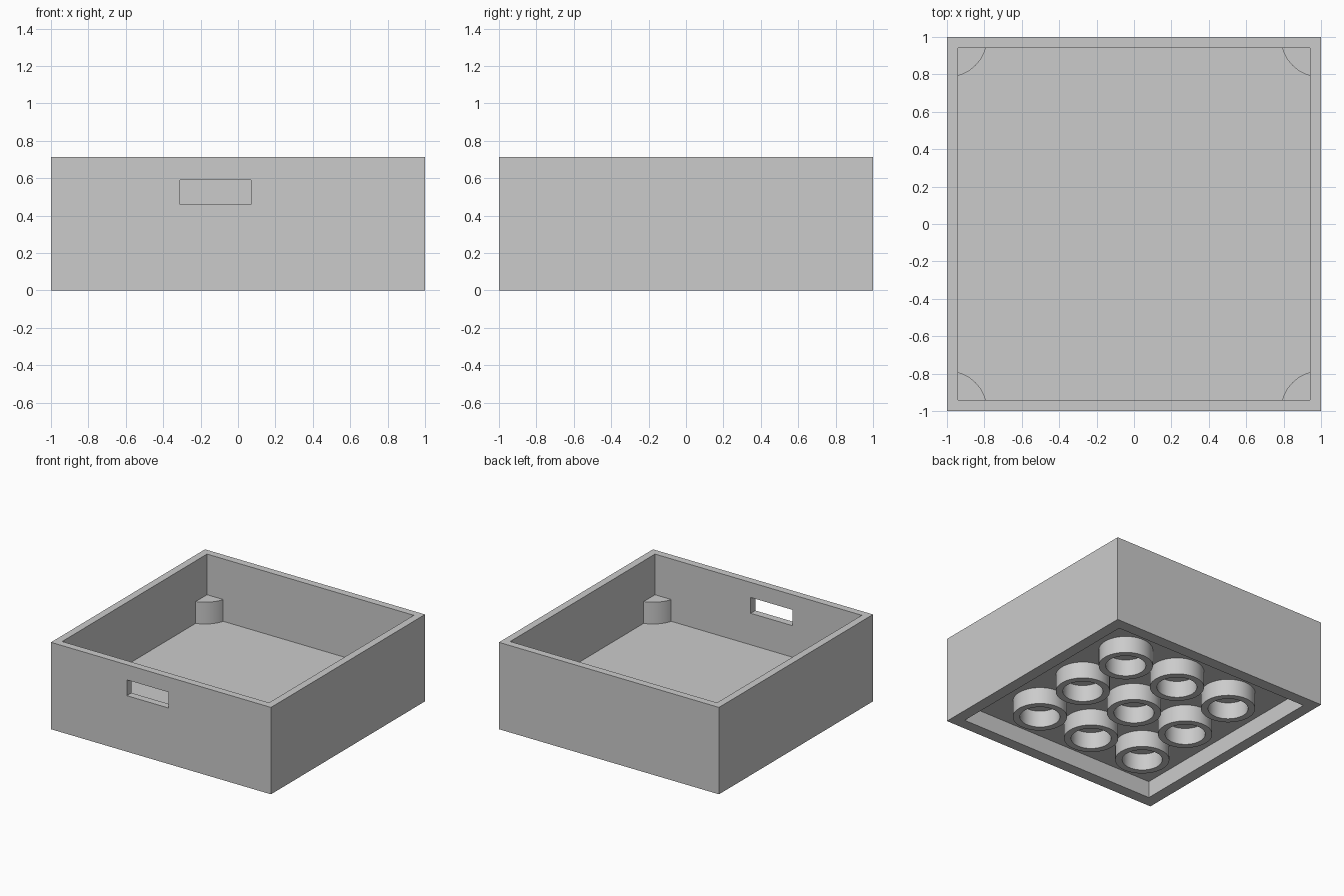
import bpy
import bmesh
import math

if "Cube" in bpy.data.objects:
    bpy.data.objects.remove(bpy.data.objects["Cube"], do_unlink=True)

HEIGHT = 0.714
FLOOR = 0.201      # top of the tray floor
CEILING = 0.138    # top of the underside recess
INNER = 0.94       # half width inside the walls
PITCH = 0.503

grey = bpy.data.materials.new("plain grey")
grey.use_nodes = True
colour = (0.6, 0.6, 0.6, 1)
grey.diffuse_color = colour
grey.node_tree.nodes["Principled BSDF"].inputs["Base Color"].default_value = colour


def finish(name, bm):
    bmesh.ops.recalc_face_normals(bm, faces=bm.faces)
    mesh = bpy.data.meshes.new(name)
    bm.to_mesh(mesh)
    bm.free()
    mesh.materials.append(grey)
    obj = bpy.data.objects.new(name, mesh)
    bpy.context.collection.objects.link(obj)
    return obj


def box(name, low, high):
    bm = bmesh.new()
    bmesh.ops.create_cube(bm, size=1)
    for v in bm.verts:
        v.co = [(a + b) / 2 + c * (b - a) for a, b, c in zip(low, high, v.co)]
    return finish(name, bm)


def smooth(obj):
    bpy.ops.object.select_all(action="DESELECT")
    obj.select_set(True)
    bpy.context.view_layer.objects.active = obj
    bpy.ops.object.shade_smooth_by_angle(angle=math.radians(30))


def cut(obj, cutter):
    cutter.hide_render = True
    mod = obj.modifiers.new("cut", "BOOLEAN")
    mod.operation = "DIFFERENCE"
    mod.solver = "EXACT"
    mod.object = cutter
    bpy.context.view_layer.objects.active = obj
    bpy.ops.object.modifier_apply(modifier=mod.name)
    bpy.data.objects.remove(cutter, do_unlink=True)


# Tray body, hollowed from above and below, with a slot in the front wall
body = box("tray_body", (-1, -1, 0), (1, 1, HEIGHT))
cut(body, box("tray_cutter", (-INNER, -INNER, FLOOR), (INNER, INNER, 1)))
cut(body, box("recess_cutter", (-0.905, -0.905, -0.2), (0.905, 0.905, CEILING)))
cut(body, box("slot_cutter", (-0.31, -1.1, 0.46), (0.07, -0.9, 0.59)))


# Rounded support posts in the four inside corners
def corner_post(name, sx, sy, radius=0.216, steps=12):
    start = math.asin((1 - INNER) / radius)
    points = [(INNER, INNER)]
    for i in range(steps + 1):
        a = start + (math.pi / 2 - 2 * start) * i / steps
        points.append((1 - radius * math.cos(a), 1 - radius * math.sin(a)))
    bm = bmesh.new()
    base = bm.faces.new([bm.verts.new((sx * x, sy * y, FLOOR)) for x, y in points])
    top = bmesh.ops.extrude_face_region(bm, geom=[base])["geom"]
    for v in top:
        if isinstance(v, bmesh.types.BMVert):
            v.co.z = 0.38
    smooth(finish(name, bm))


for side, sx in (("left", 1), ("right", -1)):
    for end, sy in (("front", -1), ("back", 1)):
        corner_post(f"{end}_{side}_post", sx, sy)


# Hollow round tubes under the floor
def tube(name, x, y, outer=0.204, inner=0.151, sides=48):
    profile = [(outer, 0), (outer, CEILING), (inner, CEILING), (inner, 0)]
    bm = bmesh.new()
    rings = []
    for i in range(sides):
        a = math.tau * i / sides
        rings.append([bm.verts.new((x + r * math.cos(a), y + r * math.sin(a), z))
                      for r, z in profile])
    for i, ring in enumerate(rings):
        following = rings[(i + 1) % sides]
        for j in range(4):
            k = (j + 1) % 4
            bm.faces.new((ring[j], following[j], following[k], ring[k]))
    smooth(finish(name, bm))


for row in range(3):
    for column in range(3):
        tube(f"tube_{row + 1}_{column + 1}", (column - 1) * PITCH, (row - 1) * PITCH)
